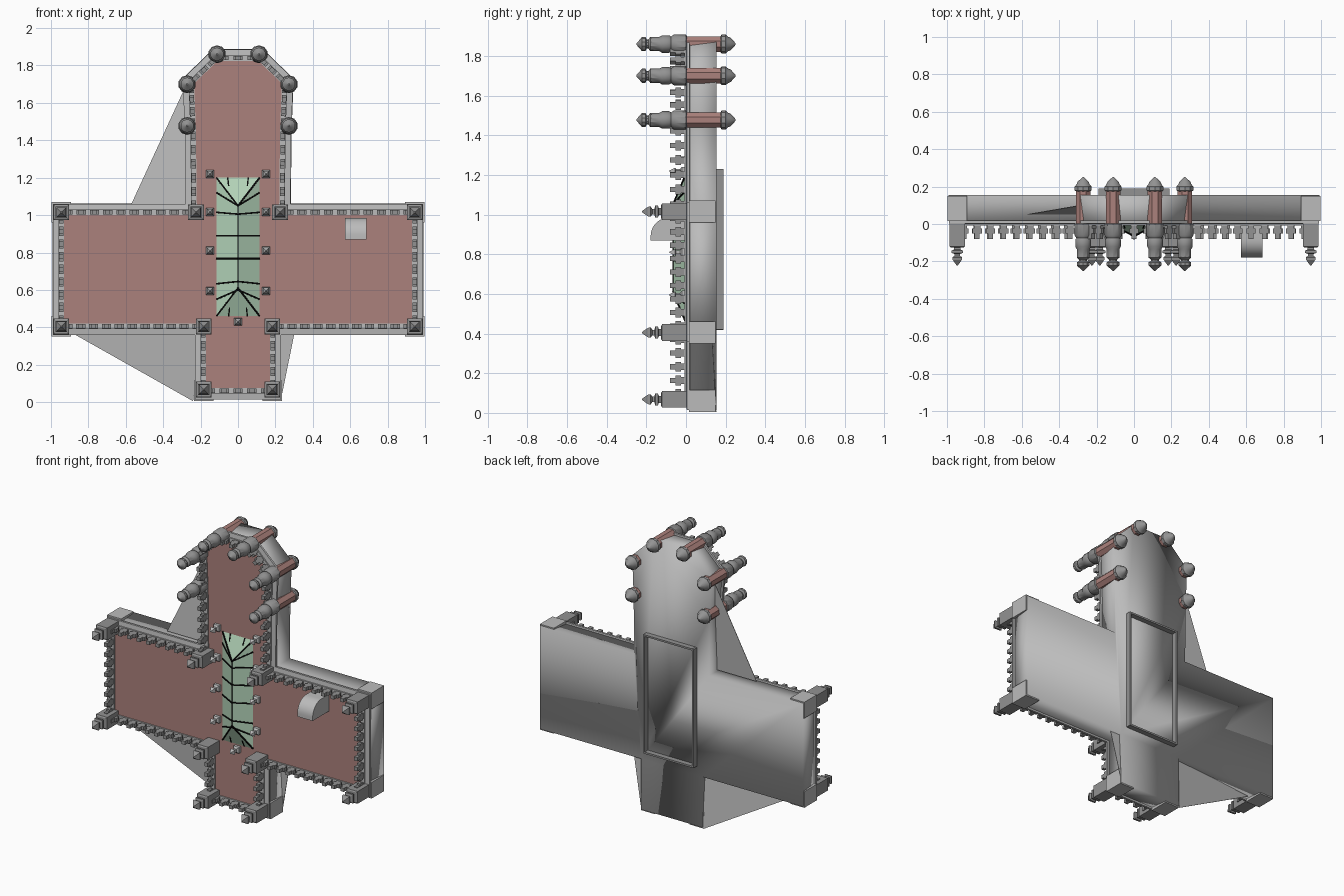
import bpy, bmesh, math
from mathutils import Vector

if "Cube" in bpy.data.objects:
    bpy.data.objects.remove(bpy.data.objects["Cube"])


def mat(name, r, g, b):
    m = bpy.data.materials.new(name)
    m.diffuse_color = (r, g, b, 1)
    m.use_nodes = True
    m.node_tree.nodes["Principled BSDF"].inputs["Base Color"].default_value = m.diffuse_color
    return m


STONE = mat("stone grey", .29, .29, .29)
PALE = mat("pale stone", .5, .5, .5)
RED = mat("dusty red", .41, .22, .2)
GREEN = mat("pale green", .45, .65, .48)
BLACK = mat("black", .002, .002, .002)


def finish(name, bm, m, smooth=0):
    bmesh.ops.recalc_face_normals(bm, faces=bm.faces)
    me = bpy.data.meshes.new(name)
    bm.to_mesh(me)
    bm.free()
    ob = bpy.data.objects.new(name, me)
    bpy.context.collection.objects.link(ob)
    me.materials.append(m)
    if smooth:
        bpy.ops.object.select_all(action='DESELECT')
        ob.select_set(True)
        bpy.context.view_layer.objects.active = ob
        bpy.ops.object.shade_smooth_by_angle(angle=math.radians(smooth))
    return ob


def loft(bm, rings, caps=True):
    vs = [[bm.verts.new(p) for p in r] for r in rings]
    n = len(vs[0])
    for a, b in zip(vs, vs[1:]):
        for i in range(n):
            j = (i + 1) % n
            bm.faces.new((a[i], a[j], b[j], b[i]))
    if caps:
        bm.faces.new(vs[0][::-1])
        bm.faces.new(vs[-1])


def box(bm, x0, x1, y0, y1, z0, z1):
    loft(bm, [[(x0, y, z0), (x1, y, z0), (x1, y, z1), (x0, y, z1)] for y in (y0, y1)])


def lathe(bm, x, z, profile, sides):
    # turned shape about an axis along y; radius is measured to the flats
    k = 1 / math.cos(math.pi / sides)
    ang = [(i + .5) * 2 * math.pi / sides for i in range(sides)]
    loft(bm, [[(x + r * k * math.cos(a), y, z + r * k * math.sin(a)) for a in ang]
              for y, r in profile])


def bar(bm, p, q, w=.005):
    p, q = Vector(p), Vector(q)
    d = (q - p).normalized()
    u = d.orthogonal().normalized() * w
    v = d.cross(u)
    loft(bm, [[c + u, c + v, c - u, c - v] for c in (p, q)])


# Cross-shaped plan outline, mirrored
half = [(.185, .06), (.185, .405), (.945, .405), (.945, 1.015),
        (.235, 1.015), (.24, 1.46), (.25, 1.71), (.115, 1.84)]
plan = [Vector(p) for p in half] + [Vector((-x, z)) for x, z in reversed(half)]


def ring(d, y):
    out = []
    for i, p in enumerate(plan):
        a = (p - plan[i - 1]).normalized()
        b = (plan[(i + 1) % len(plan)] - p).normalized()
        n1, n2 = Vector((a.y, -a.x)), Vector((b.y, -b.x))
        q = p + (n1 + n2) * d / (1 + n1.dot(n2))
        out.append((q.x, y, q.y))
    return out


# Main walls with flared foot and closed back, softly shaded throughout
bm = bmesh.new()
loft(bm, [ring(.02, .004), ring(.034, .02), ring(.047, .155)])
finish("walls", bm, PALE, 170)

# Ledge round the rim
bm = bmesh.new()
loft(bm, [ring(.014, .0), ring(.045, .004), ring(.045, .018), ring(.03, .02)], caps=False)
finish("rim_ledge", bm, PALE)

# Red deck
bm = bmesh.new()
bm.faces.new([bm.verts.new(p) for p in ring(0, 0)])
deck = finish("deck", bm, RED)
if deck.data.polygons[0].normal.y > 0:
    deck.data.flip_normals()

# Low parapet
bm = bmesh.new()
loft(bm, [ring(-.015, .003), ring(-.015, -.008), ring(.015, -.008), ring(.015, .003)], caps=False)
finish("parapet", bm, PALE)

# Stepped merlons along every edge
bm = bmesh.new()
step = [(-.017, 0), (-.017, -.025), (-.025, -.025), (-.025, -.052), (-.013, -.052), (-.013, -.08),
        (.013, -.08), (.013, -.052), (.025, -.052), (.025, -.025), (.017, -.025), (.017, 0)]
for i, p in enumerate(plan):
    q = plan[(i + 1) % len(plan)]
    d = (q - p).normalized()
    n = Vector((d.y, -d.x)) * .012
    count = max(1, round((q - p).length / .07))
    for k in range(count):
        c = p.lerp(q, (k + .5) / count)
        loft(bm, [[(c.x + d.x * s + n.x * t, y, c.y + d.y * s + n.y * t) for s, y in step]
                  for t in (-1, 1)])
finish("merlons", bm, STONE)

# Corner posts with square finials, and the wall pilasters behind them
posts = [(.945, 1.015), (.945, .405), (.225, 1.015), (.183, .405), (.183, .068)]
post = [(.01, .042), (-.12, .042), (-.125, .034), (-.125, .018), (-.137, .018), (-.142, .03),
        (-.155, .03), (-.16, .014), (-.17, .014), (-.178, .026), (-.192, .024), (-.222, .003)]
bm = bmesh.new()
bp = bmesh.new()
for s in (-1, 1):
    for x, z in posts:
        lathe(bm, s * x, z, post, 4)
    for x, z in ((.945, 1.015), (.945, .405), (.183, .06)):
        box(bp, s * x - .053, s * x + .053, .015, .15, z - .055, z + .055)
finish("corner_posts", bm, STONE)
finish("corner_pilasters", bp, PALE)

# Round turrets of the apse: turned ends and a red eight-sided shaft
front = [(.004, .038), (0, .046), (-.06, .046), (-.075, .036), (-.085, .042), (-.12, .042),
         (-.135, .034), (-.18, .034), (-.19, .022), (-.198, .022), (-.205, .034), (-.222, .034),
         (-.236, .018), (-.25, .004)]
back = [(.174, .038), (.18, .045), (.2, .045), (.212, .035), (.225, .03), (.25, .004)]
bm = bmesh.new()
bs = bmesh.new()
for s in (-1, 1):
    for x, z in ((.272, 1.477), (.272, 1.70), (.112, 1.86)):
        lathe(bm, s * x, z, front, 10)
        lathe(bm, s * x, z, back, 10)
        lathe(bs, s * x, z, [(0, .039), (.178, .039)], 8)
finish("turret_ends", bm, STONE, 35)
finish("turret_shafts", bs, RED)

# Hipped green roof
W, Y0, YR, ZB, ZT, RB, RT = .115, -.002, -.065, .46, 1.2, .61, 1.05
bm = bmesh.new()
a, b, c, d, e, f = [bm.verts.new(p) for p in (
    (-W, Y0, ZB), (W, Y0, ZB), (W, Y0, ZT), (-W, Y0, ZT), (0, YR, RB), (0, YR, RT))]
for face in ((a, b, e), (b, c, f, e), (c, d, f), (d, a, e, f), (d, c, b, a)):
    bm.faces.new(face)
finish("green_roof", bm, GREEN)

# Black seams on the roof
bm = bmesh.new()
bar(bm, (0, YR, RB), (0, YR, RT), .003)
for s in (-1, 1):
    bar(bm, (0, YR, RB), (s * W, Y0, ZB), .006)
    bar(bm, (0, YR, RT), (s * W, Y0, ZT), .006)
    for z, drop in ((1.05, -.07), (1.005, -.01), (.89, 0), (.768, 0), (.645, .012), (.60, .05)):
        bar(bm, (0, YR, z), (s * W, Y0, z - drop), .006)
    bar(bm, (s * .045, -.02, .507), (s * .05, Y0, ZB), .005)
    bar(bm, (s * .05, -.02, 1.155), (s * .055, Y0, ZT), .005)
finish("roof_seams", bm, BLACK)

# Small pinnacles round the roof
bm = bmesh.new()
pin = [(.0, .021), (-.02, .021), (-.03, .01), (-.05, .01), (-.055, .017), (-.085, .002)]
for x, z in [(s * .15, z) for s in (-1, 1) for z in (1.22, 1.017, .81, .595)] + [(0, .43)]:
    lathe(bm, x, z, pin, 4)
finish("pinnacles", bm, PALE)

# Rounded hood on the right arm
bm = bmesh.new()
prof = [(0, .87), (-.178, .87), (-.178, .893)]
prof += [(-.085 - .093 * math.cos(t * math.pi / 20), .893 + .092 * math.sin(t * math.pi / 20))
         for t in range(1, 11)] + [(0, .985)]
loft(bm, [[(x, y, z) for y, z in prof] for x in (.573, .688)])
finish("hood", bm, PALE, 35)

# Open rectangular frame on the back
bm = bmesh.new()
for s in (-1, 1):
    box(bm, s * .185 - .006, s * .185 + .006, .15, .19, .42, 1.23)
for z in (.425, 1.225):
    box(bm, -.179, .179, .15, .19, z - .006, z + .006)
finish("back_frame", bm, STONE)

# Thin webs bridging the inner corners
bm = bmesh.new()
for tri in (((-.28, .1, 1.69), (-.57, .05, 1.06), (-.25, .05, 1.06)),
            ((-.87, .06, .36), (-.24, .15, .005), (-.2, .12, .37)),
            ((.3, .13, .36), (.235, .15, .04), (.2, .13, .37))):
    loft(bm, [[(x, y + t, z) for x, y, z in tri] for t in (0, .003)])
finish("webs", bm, PALE)
